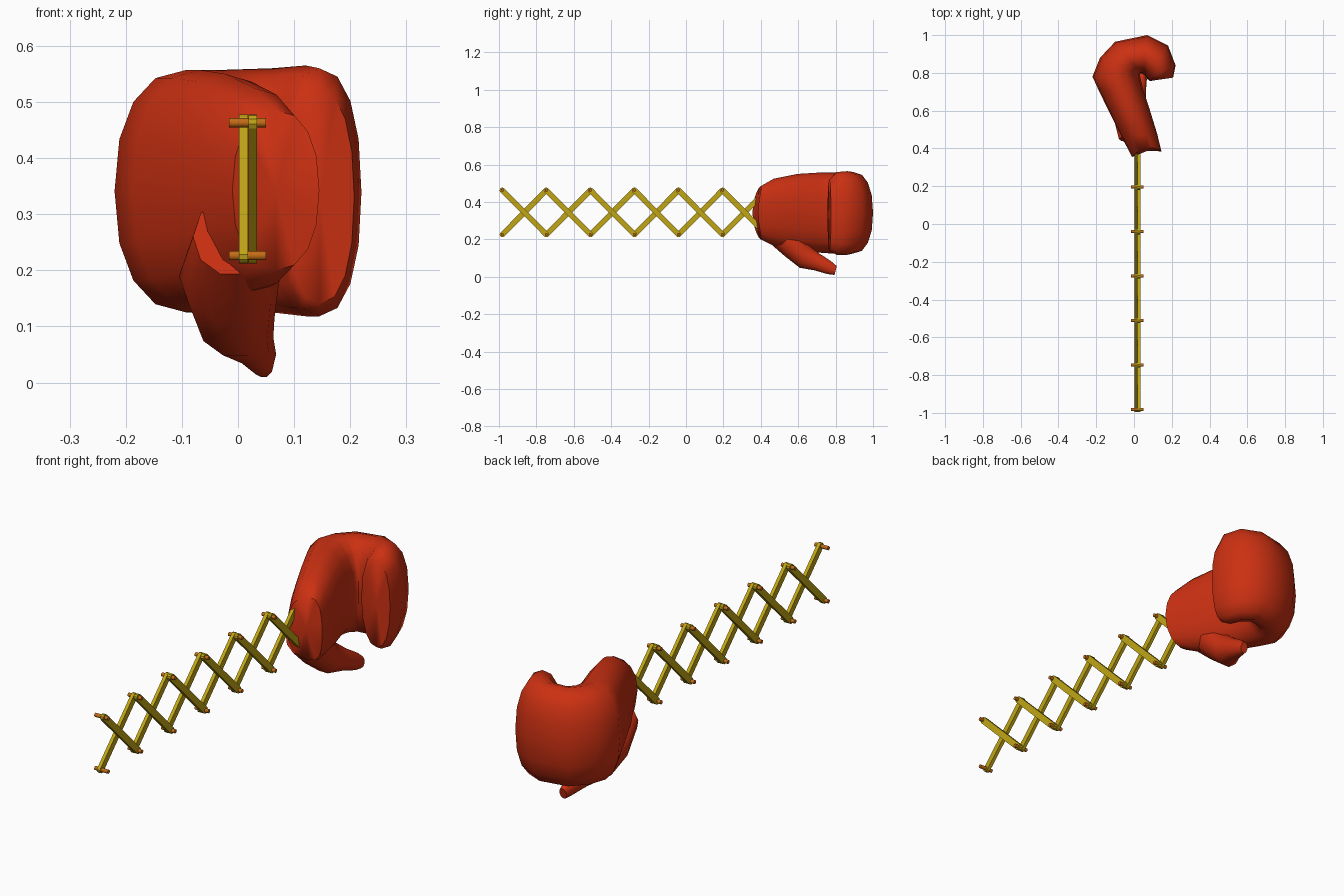
import bpy, bmesh, math
from mathutils import Vector

if "Cube" in bpy.data.objects:
    bpy.data.objects.remove(bpy.data.objects["Cube"])


def material(name, rgb):
    m = bpy.data.materials.new(name)
    m.diffuse_color = (*rgb, 1)
    m.use_nodes = True
    m.node_tree.nodes["Principled BSDF"].inputs["Base Color"].default_value = m.diffuse_color
    return m


RED = material("red leather", (0.60, 0.03, 0.006))
YELLOW = material("yellow bar", (0.53, 0.38, 0.008))
ORANGE = material("orange pin", (0.55, 0.15, 0.008))


def finish(bm, name, mat, angle=None):
    bmesh.ops.recalc_face_normals(bm, faces=bm.faces[:])
    me = bpy.data.meshes.new(name)
    bm.to_mesh(me)
    bm.free()
    me.materials.append(mat)
    ob = bpy.data.objects.new(name, me)
    bpy.context.collection.objects.link(ob)
    if angle:
        bpy.context.view_layer.objects.active = ob
        ob.select_set(True)
        bpy.ops.object.shade_smooth_by_angle(angle=math.radians(angle))
        ob.select_set(False)
    return ob


def power(v, e):
    return math.copysign(abs(v) ** e, v)


def loft(name, rings, mat, angle):
    """Skin a list of rings, closing both ends with a fan."""
    bm = bmesh.new()
    loops = [[bm.verts.new(p) for p in ring] for ring in rings]
    n = len(loops[0])
    for a, b in zip(loops, loops[1:]):
        for i in range(n):
            j = (i + 1) % n
            bm.faces.new((a[i], a[j], b[j], b[i]))
    for loop in (loops[0], loops[-1]):
        mid = bm.verts.new(sum((v.co for v in loop), Vector()) / n)
        for i in range(n):
            bm.faces.new((loop[i], loop[(i + 1) % n], mid))
    return finish(bm, name, mat, angle)


def mitt_ring(ox, oy, ix, iy, lo, hi, bow=0.0, n=16):
    """Rounded section between an outer and an inner plan point."""
    pts = []
    for k in range(n):
        t = 2 * math.pi * k / n
        c, s = power(math.cos(t), 0.88), power(math.sin(t), 0.88)
        pts.append(Vector(((ox + ix) / 2 + c * (ox - ix) / 2,
                           (oy + iy) / 2 + c * (oy - iy) / 2 + bow * s * s,
                           (lo + hi) / 2 + s * (hi - lo) / 2)))
    return pts


# Curled mitt: outer x, y, inner x, y, bottom, top, bow
sections = [
    (-0.01, 0.355, 0.145, 0.385, 0.20, 0.485, 0.03),
    (-0.065, 0.46, 0.122, 0.48, 0.165, 0.525),
    (-0.13, 0.59, 0.085, 0.60, 0.14, 0.55),
    (-0.188, 0.71, 0.052, 0.70, 0.13, 0.557),
    (-0.22, 0.78, 0.035, 0.77, 0.125, 0.557),
    (-0.18, 0.88, 0.030, 0.79, 0.125, 0.557),
    (-0.10, 0.965, 0.037, 0.797, 0.125, 0.557),
    (0.07, 1.00, 0.050, 0.792, 0.125, 0.56),
    (0.18, 0.945, 0.062, 0.78, 0.118, 0.565),
    (0.22, 0.84, 0.07, 0.768, 0.118, 0.56),
    (0.207, 0.775, 0.085, 0.757, 0.14, 0.52),
]
loft("glove_mitt", [mitt_ring(*s) for s in sections], RED, 60)


# Thumb: centre x, y, z, half width, half height
thumb = [
    (-0.01, 0.45, 0.26, 0.07, 0.07),
    (-0.015, 0.55, 0.19, 0.09, 0.085),
    (-0.005, 0.625, 0.115, 0.07, 0.07),
    (0.02, 0.70, 0.08, 0.043, 0.048),
    (0.040, 0.765, 0.05, 0.028, 0.037),
    (0.046, 0.80, 0.034, 0.018, 0.025),
]
thumb_rings = []
for x, y, z, rx, rz in thumb:
    ring = []
    for k in range(10):
        t = 2 * math.pi * k / 10
        # sections lean with the thumb's downward path
        ring.append(Vector((x + rx * math.cos(t),
                            y + 0.25 * rz * math.sin(t),
                            z + rz * math.sin(t))))
    thumb_rings.append(ring)
loft("glove_thumb", thumb_rings, RED, 60)


# Scissor linkage
START, PITCH, CELLS = -0.982, 0.2355, 6
LOW, HIGH = 0.226, 0.463


def bar(name, y0, z0, y1, z1, x0, x1, half=0.0145):
    """Flat bar with rounded ends between two pivots."""
    a = math.atan2(z1 - z0, y1 - y0)
    profile = []
    for cy, cz, start in ((y1, z1, a - math.pi / 2), (y0, z0, a + math.pi / 2)):
        for k in range(6):
            t = start + math.pi * k / 5
            profile.append((cy + half * math.cos(t), cz + half * math.sin(t)))
    bm = bmesh.new()
    face = bm.faces.new([bm.verts.new((x0, y, z)) for y, z in profile])
    ext = bmesh.ops.extrude_face_region(bm, geom=[face])["geom"]
    bmesh.ops.translate(bm, vec=(x1 - x0, 0, 0),
                        verts=[v for v in ext if isinstance(v, bmesh.types.BMVert)])
    return finish(bm, name, YELLOW)


def pin(name, y, z):
    bpy.ops.mesh.primitive_cylinder_add(vertices=10, radius=0.0085, depth=0.066,
                                        location=(0.017, y, z),
                                        rotation=(0, math.pi / 2, 0))
    ob = bpy.context.object
    ob.name = name
    ob.data.materials.append(ORANGE)
    bpy.ops.object.shade_smooth_by_angle(angle=math.radians(40))
    ob.select_set(False)


for i in range(CELLS):
    y0, y1 = START + i * PITCH, START + (i + 1) * PITCH
    bar(f"rising_bar_{i}", y0, LOW, y1, HIGH, 0.002, 0.0175)
    bar(f"falling_bar_{i}", y0, HIGH, y1, LOW, 0.0185, 0.034)
    pin(f"lower_pin_{i}", y0, LOW)
    pin(f"upper_pin_{i}", y0, HIGH)
